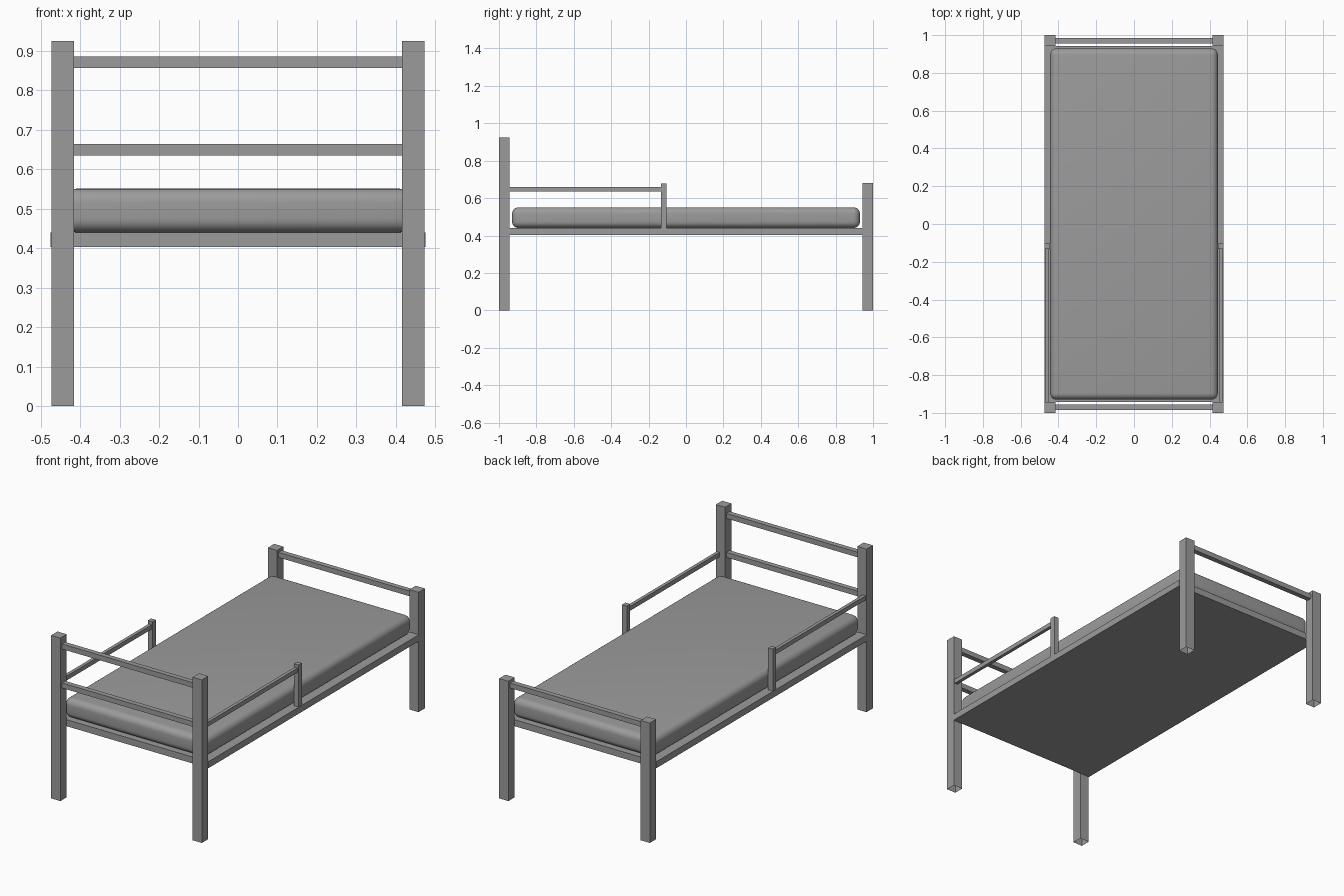
import bpy
import bmesh
from mathutils import Vector

cube = bpy.data.objects.get("Cube")
if cube:
    bpy.data.objects.remove(cube, do_unlink=True)

GREY = (0.33, 0.33, 0.33, 1.0)
grey = bpy.data.materials.new("plain grey")
grey.use_nodes = True
grey.diffuse_color = GREY
grey.node_tree.nodes["Principled BSDF"].inputs["Base Color"].default_value = GREY


def box(name, low, high, open_bottom=False):
    """Box between two opposite corners, optionally without its bottom face."""
    low, high = Vector(low), Vector(high)
    bm = bmesh.new()
    bmesh.ops.create_cube(bm, size=1)
    bmesh.ops.scale(bm, vec=high - low, verts=bm.verts)
    bmesh.ops.translate(bm, vec=(low + high) / 2, verts=bm.verts)
    if open_bottom:
        bm.normal_update()
        under = [f for f in bm.faces if f.normal.z < -0.5]
        bmesh.ops.delete(bm, geom=under, context='FACES_ONLY')
    mesh = bpy.data.meshes.new(name)
    bm.to_mesh(mesh)
    bm.free()
    mesh.materials.append(grey)
    obj = bpy.data.objects.new(name, mesh)
    bpy.context.collection.objects.link(obj)
    return obj


def mirrored_box(name, low, high, open_bottom=False):
    """Box on the left side and its twin on the right."""
    box("left_" + name, low, high, open_bottom)
    box("right_" + name, (-high[0], low[1], low[2]),
        (-low[0], high[1], high[2]), open_bottom)


OUT, INNER = 0.473, 0.415      # outer and inner side of the legs
END = 0.943                    # inner end of the legs
BASE, DECK = 0.403, 0.44       # underside and top of the bed base

# Corner legs, hollow at the foot
mirrored_box("front_leg", (INNER, -1, 0), (OUT, -END, 0.925), True)
mirrored_box("back_leg", (INNER, END, 0), (OUT, 1, 0.68), True)

# Bed base
box("bed_base", (-0.475, -END, BASE), (0.475, END, DECK))

# Cross rails of the two ends
for name, y, z in (("front_upper_rail", -0.97, 0.871),
                   ("front_lower_rail", -0.97, 0.65),
                   ("back_rail", 0.97, 0.65)):
    box(name, (-INNER, y - 0.0145, z - 0.0145), (INNER, y + 0.0145, z + 0.0145))

# Side guards: a short post and a rail to the front leg
mirrored_box("guard_post", (0.444, -0.133, DECK), (OUT, -0.103, 0.678))
mirrored_box("guard_rail", (0.449, -END, 0.635), (0.468, -0.133, 0.66))

# Mattress with rounded edges
mattress = box("mattress", (-0.444, -0.93, DECK), (0.444, 0.93, 0.551))
bevel = mattress.modifiers.new("rounded edges", 'BEVEL')
bevel.width = 0.035
bevel.segments = 6
bpy.ops.object.select_all(action='DESELECT')
mattress.select_set(True)
bpy.context.view_layer.objects.active = mattress
bpy.ops.object.modifier_apply(modifier=bevel.name)
bpy.ops.object.shade_smooth_by_angle()
